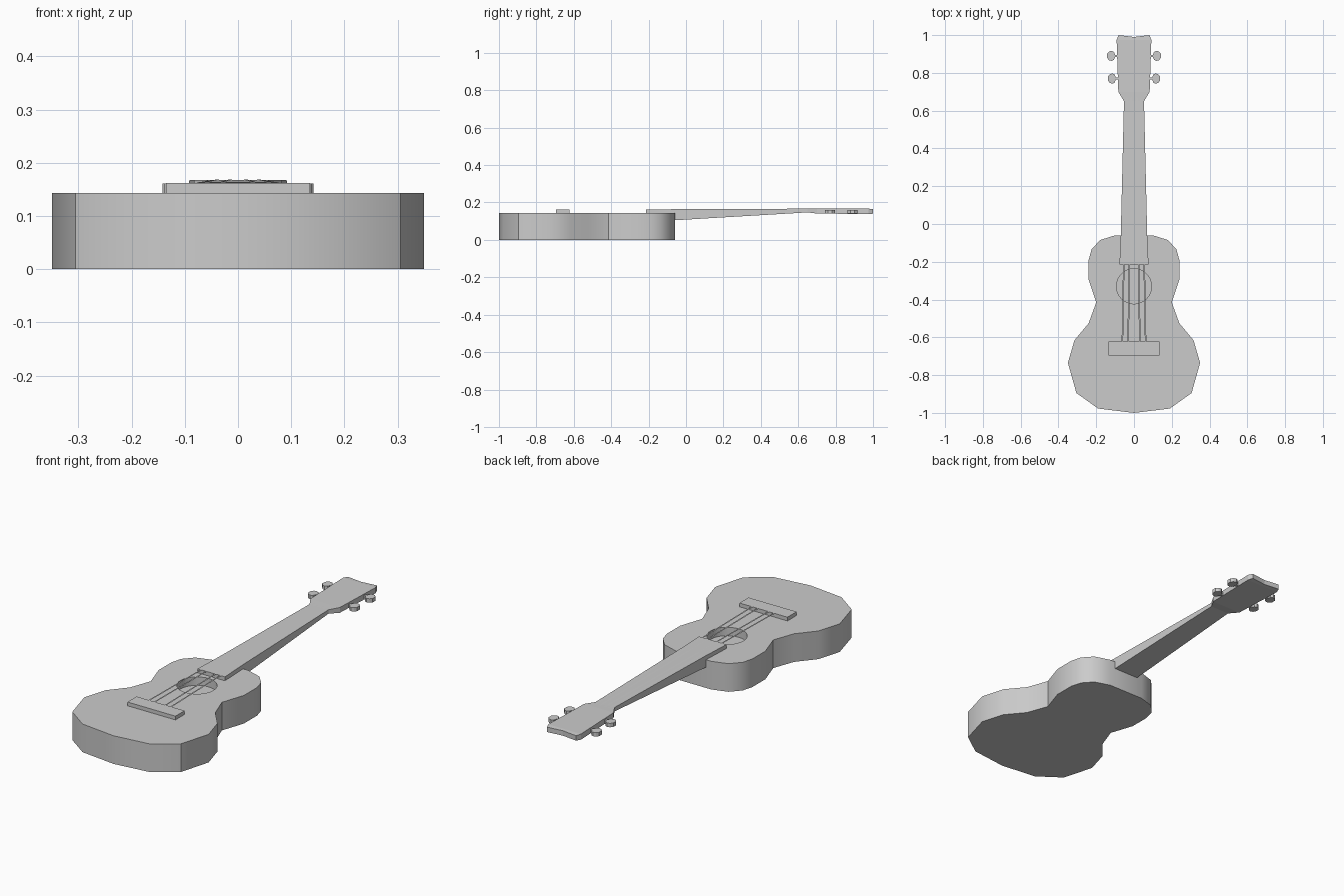
import bpy, bmesh, math

if "Cube" in bpy.data.objects:
    bpy.data.objects.remove(bpy.data.objects["Cube"])


def new_object(name, bm):
    bmesh.ops.recalc_face_normals(bm, faces=bm.faces[:])
    mesh = bpy.data.meshes.new(name)
    bm.to_mesh(mesh)
    bm.free()
    ob = bpy.data.objects.new(name, mesh)
    bpy.context.collection.objects.link(ob)
    return ob


def prism(name, outline, z0, z1):
    bm = bmesh.new()
    face = bm.faces.new([bm.verts.new((x, y, z0)) for x, y in outline])
    res = bmesh.ops.extrude_face_region(bm, geom=[face])
    for v in res["geom"]:
        if isinstance(v, bmesh.types.BMVert):
            v.co.z = z1
    return new_object(name, bm)


def activate(ob):
    bpy.ops.object.select_all(action='DESELECT')
    ob.select_set(True)
    bpy.context.view_layer.objects.active = ob


# Body: half outline mirrored, with a recessed sound hole
half = [(0.10, -0.06), (0.18, -0.085), (0.225, -0.135), (0.24, -0.19),
        (0.24, -0.295), (0.20, -0.415), (0.24, -0.525), (0.315, -0.615),
        (0.35, -0.735), (0.305, -0.895), (0.19, -0.977)]
outline = half + [(0, -1.0)] + [(-x, y) for x, y in reversed(half)]
body = prism("body", outline, 0, 0.143)

circle = [(0.093 * math.cos(a * math.tau / 32), -0.33 + 0.093 * math.sin(a * math.tau / 32))
          for a in range(32)]
cutter = prism("sound_hole_cutter", circle, 0.10, 0.20)
cutter.hide_render = True
activate(body)
cut = body.modifiers.new("sound_hole", 'BOOLEAN')
cut.operation = 'DIFFERENCE'
cut.object = cutter
bpy.ops.object.modifier_apply(modifier=cut.name)
bpy.data.objects.remove(cutter)
bpy.ops.object.shade_smooth_by_angle(angle=math.radians(38))

# Neck and headstock: lofted sections (y, centre y, half width, bottom z, top z)
sections = [(-0.215, -0.215, 0.077, 0.138, 0.163),
            (-0.06, -0.06, 0.070, 0.105, 0.164),
            (0.65, 0.65, 0.053, 0.147, 0.167),
            (0.70, 0.70, 0.083, 0.141, 0.168),
            (0.975, 0.975, 0.092, 0.138, 0.167),
            (1.0, 0.99, 0.082, 0.140, 0.165)]
bm = bmesh.new()
rings = [[bm.verts.new(p) for p in
          [(-w, y, b), (0, cy, b), (w, y, b), (w, y, t), (0, cy, t), (-w, y, t)]]
         for y, cy, w, b, t in sections]
for r0, r1 in zip(rings, rings[1:]):
    for i in range(6):
        j = (i + 1) % 6
        bm.faces.new((r0[i], r0[j], r1[j], r1[i]))
for r in (rings[0], rings[-1]):
    bm.faces.new((r[0], r[1], r[4], r[5]))
    bm.faces.new((r[1], r[2], r[3], r[4]))
new_object("neck_and_headstock", bm)

# Bridge
prism("bridge", [(-0.135, -0.695), (0.135, -0.695), (0.135, -0.622), (-0.135, -0.622)],
      0.14, 0.162)

# Strings: flat ribbons from bridge to nut
for n, (x0, x1) in enumerate([(-0.062, -0.038), (-0.031, -0.014), (0.031, 0.014), (0.062, 0.038)]):
    bm = bmesh.new()
    w = 0.004
    bm.faces.new([bm.verts.new(p) for p in
                  [(x0 - w, -0.65, 0.1635), (x0 + w, -0.65, 0.1635),
                   (x1 + w, 0.67, 0.1685), (x1 - w, 0.67, 0.1685)]])
    new_object(f"string_{n + 1}", bm)

# Tuning pegs: stem plus rounded flat knob, two per side
knob = [(0.078, 0.006), (0.100, 0.006), (0.106, 0.021), (0.118, 0.027),
        (0.132, 0.023), (0.142, 0.011)]
for side, label in ((1, "right"), (-1, "left")):
    for n, (y, dx) in enumerate(((0.77, -0.004), (0.89, 0.0))):
        pts = [(x + dx, h) for x, h in knob]
        pts += [(x, -h) for x, h in reversed(pts)]
        prism(f"tuning_peg_{label}_{n + 1}", [(side * x, y + h) for x, h in pts], 0.141, 0.161)
